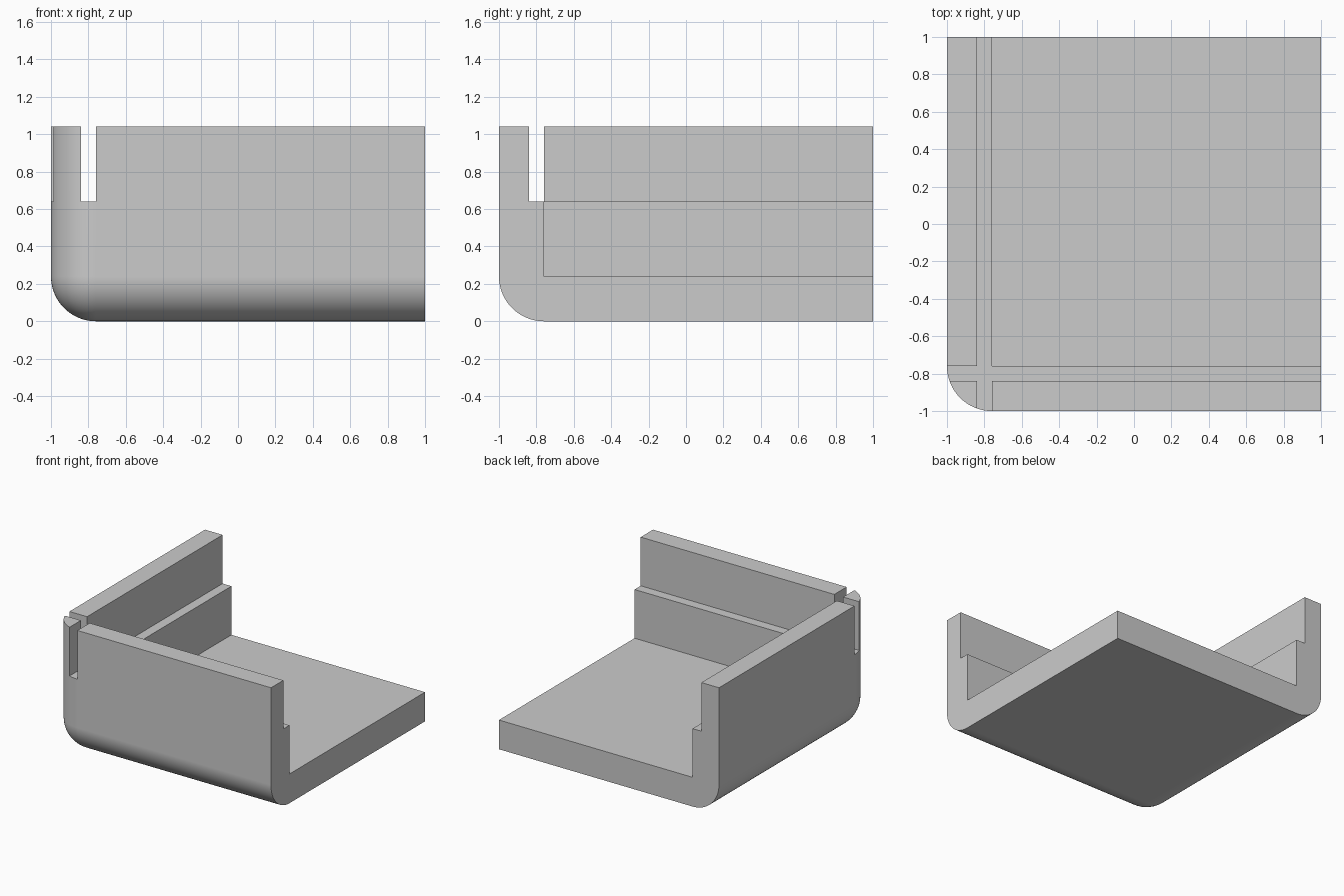
import bpy
import bmesh

if "Cube" in bpy.data.objects:
    bpy.data.objects.remove(bpy.data.objects["Cube"], do_unlink=True)

TOP, RADIUS = 1.04, 0.24
FLOOR, LEDGE = 0.24, 0.64
INNER, SLOT = -0.76, -0.84      # lower wall face, upper wall face
FAR = 2.0                       # cutters overshoot the body

grey = bpy.data.materials.new("light grey")
grey.use_nodes = True
grey.diffuse_color = (0.6, 0.6, 0.6, 1)
grey.node_tree.nodes["Principled BSDF"].inputs["Base Color"].default_value = (0.6, 0.6, 0.6, 1)


def prism(outline, z0, z1):
    """Closed bmesh made by raising a plan outline from z0 to z1."""
    bm = bmesh.new()
    base = bm.faces.new([bm.verts.new((x, y, z0)) for x, y in outline])
    raised = bmesh.ops.extrude_face_region(bm, geom=[base])["geom"]
    for v in raised:
        if isinstance(v, bmesh.types.BMVert):
            v.co.z = z1
    bmesh.ops.recalc_face_normals(bm, faces=bm.faces)
    return bm


def make_object(name, bm):
    mesh = bpy.data.meshes.new(name)
    bm.to_mesh(mesh)
    bm.free()
    mesh.materials.append(grey)
    obj = bpy.data.objects.new(name, mesh)
    bpy.context.collection.objects.link(obj)
    return obj


# Solid corner block, rounded on the three edges that meet at the outer corner
bm = prism([(-1, -1), (1, -1), (1, 1), (-1, 1)], 0, TOP)
corner = min(bm.verts, key=lambda v: v.co.x + v.co.y + v.co.z)
bmesh.ops.bevel(bm, geom=list(corner.link_edges), offset=RADIUS, offset_type='OFFSET',
                segments=16, profile=0.5, affect='EDGES')
body = make_object("corner_tray", bm)

# Lower pocket above the floor
pocket = make_object("pocket_cutter", prism(
    [(INNER, INNER), (FAR, INNER), (FAR, FAR), (INNER, FAR)], FLOOR, 1))

# Wider upper pocket above the ledge, with a slot through each wall at the corner
rebate = make_object("rebate_cutter", prism(
    [(SLOT, FAR), (SLOT, INNER), (-FAR, INNER), (-FAR, SLOT), (SLOT, SLOT),
     (SLOT, -FAR), (INNER, -FAR), (INNER, SLOT), (FAR, SLOT), (FAR, FAR)], LEDGE, FAR))

bpy.ops.object.select_all(action='DESELECT')
bpy.context.view_layer.objects.active = body
body.select_set(True)
for cutter in (pocket, rebate):
    cut = body.modifiers.new(cutter.name, 'BOOLEAN')
    cut.operation = 'DIFFERENCE'
    cut.solver = 'EXACT'
    cut.object = cutter
    bpy.ops.object.modifier_apply(modifier=cut.name)
    bpy.data.objects.remove(cutter, do_unlink=True)

# Smooth rounds with crisp edges and flat walls
bpy.ops.object.shade_smooth_by_angle(angle=0.5)
weighted = body.modifiers.new("flat_walls", 'WEIGHTED_NORMAL')
weighted.keep_sharp = True
